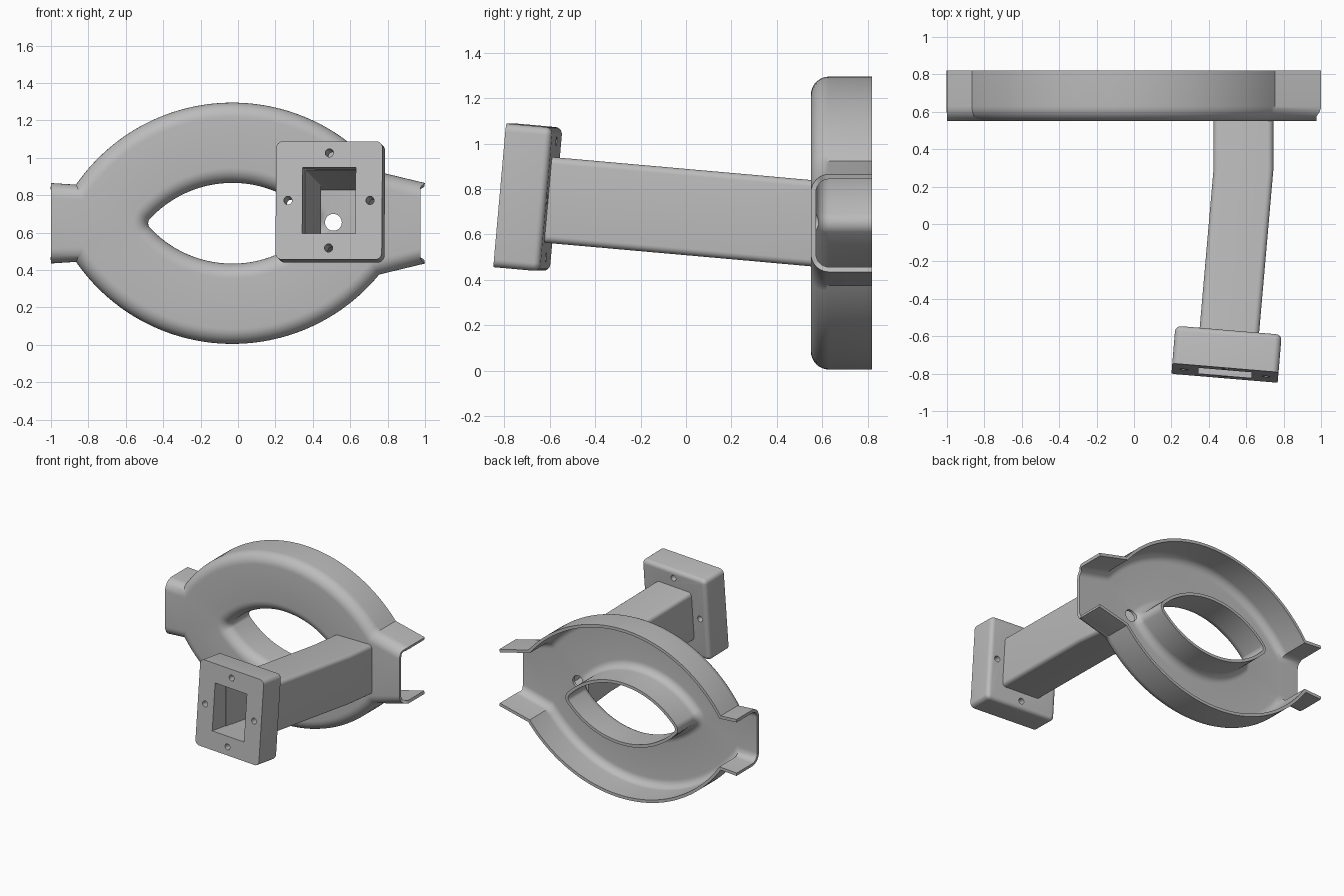
import bpy, bmesh
from math import sin, cos, pi, radians, asin, sqrt
from mathutils import Vector, Matrix, Euler

if "Cube" in bpy.data.objects:
    bpy.data.objects.remove(bpy.data.objects["Cube"])

grey = bpy.data.materials.new("light_grey")
grey.use_nodes = True
COLOUR = (0.5, 0.5, 0.5, 1)
grey.diffuse_color = COLOUR
grey.node_tree.nodes["Principled BSDF"].inputs["Base Color"].default_value = COLOUR

CX, CZ = -0.03, 0.65            # centre of the ring
FRONT, BACK = 0.55, 0.82        # depth of the ring
FILLET, WALL = 0.08, 0.022


def make_object(name, bm):
    mesh = bpy.data.meshes.new(name)
    bm.to_mesh(mesh)
    bm.free()
    obj = bpy.data.objects.new(name, mesh)
    obj.data.materials.append(grey)
    bpy.context.collection.objects.link(obj)
    return obj


def finish(obj, cutters=()):
    """Cut the holes, apply all modifiers and smooth the rounded faces."""
    for cutter in cutters:
        mod = obj.modifiers.new("cut", 'BOOLEAN')
        mod.object, mod.solver = cutter, 'EXACT'
    bpy.ops.object.select_all(action='DESELECT')
    obj.select_set(True)
    bpy.context.view_layer.objects.active = obj
    bpy.ops.object.convert(target='MESH')
    bpy.ops.object.shade_smooth_by_angle(angle=radians(35))
    for cutter in cutters:
        bpy.data.objects.remove(cutter)


def box(name, size, matrix):
    bm = bmesh.new()
    bmesh.ops.create_cube(bm, size=1, matrix=matrix @ Matrix.Diagonal((*size, 1)))
    obj = make_object(name, bm)
    obj.hide_render = True
    return obj


def rod(name, radius, length, matrix):
    """Cylinder along the local y axis."""
    bm = bmesh.new()
    bmesh.ops.create_cone(bm, cap_ends=True, segments=32, radius1=radius, radius2=radius,
                          depth=length, matrix=matrix @ Matrix.Rotation(pi / 2, 4, 'X'))
    obj = make_object(name, bm)
    obj.hide_render = True
    return obj


def strip(bm, a, b, skip=()):
    n = len(a)
    for i in range(n):
        if i not in skip:
            j = (i + 1) % n
            bm.faces.new((a[i], a[j], b[j], b[i]))


# ---- ring shell: outer outline with a channel at each end ----
R_OUT, TOP, NECK = 1.016, 0.645, 0.215
a0, a1 = asin(-0.836 / R_OUT), asin(0.785 / R_OUT)
ARC = 56
half = [Vector((-1, NECK))]
for i in range(ARC + 1):
    a = a0 + (a1 - a0) * i / ARC
    half.append(Vector((CX + R_OUT * sin(a), TOP - R_OUT + R_OUT * cos(a))))
half.append(Vector((1, NECK)))


def outer_loop(d):
    """Outline moved inwards by d, top half then mirrored bottom half."""
    pts = []
    for i, p in enumerate(half):
        if i == 0:
            q = p - Vector((0, d))
        elif i == len(half) - 1:
            q = p - Vector((0.025 * min(1, d / 0.02), d))
        else:
            t1, t2 = (p - half[i - 1]).normalized(), (half[i + 1] - p).normalized()
            n1, n2 = Vector((-t1.y, t1.x)), Vector((-t2.y, t2.x))
            q = p - (n1 + n2) * (d / (1 + n1.dot(n2)))
        pts.append(q)
    return pts + [Vector((p.x, -p.y)) for p in reversed(pts)]


# ---- eye-shaped opening with rounded tips ----
TIP, HALF_L, HALF_H = 0.035, 0.415, 0.181
R_IN = (HALF_L ** 2 + HALF_H ** 2) / (2 * HALF_H)


def inner_loop(d):
    pts = []
    for i in range(128):
        a = 2 * pi * i / 128
        c, s = cos(a), sin(a)
        if abs(c) > HALF_L / R_IN:
            base = Vector((HALF_L if c > 0 else -HALF_L, 0))
        else:
            base = Vector((R_IN * c, R_IN * s - (R_IN - HALF_H) * (1 if s > 0 else -1)))
        pts.append(base + Vector((c + 0, s)) * (TIP + d) + Vector((CX, 0)))
    return pts


bm = bmesh.new()
rows = [(0, BACK)] + [(FILLET * (1 - cos(k * pi / 16)), FRONT + FILLET * (1 - sin(k * pi / 16)))
                      for k in range(9)]
ends = []
for loop, skip in ((outer_loop, (len(half) - 1, 2 * len(half) - 1)), (inner_loop, ())):
    previous = None
    for d, y in rows:
        ring = [bm.verts.new((p.x, y, p.y + CZ)) for p in loop(d)]
        if previous:
            strip(bm, previous, ring, skip)
        previous = ring
    for i in range(len(ring)):
        pair = (ring[i], ring[(i + 1) % len(ring)])
        ends.append(bm.edges.get(pair) or bm.edges.new(pair))
bmesh.ops.triangle_fill(bm, edges=ends, use_beauty=True)
bmesh.ops.recalc_face_normals(bm, faces=bm.faces[:])
plate = min(bm.faces, key=lambda f: f.calc_center_median().y)
if plate.normal.y > 0:
    bmesh.ops.reverse_faces(bm, faces=bm.faces[:])
shell = make_object("ring_shell", bm)
solid = shell.modifiers.new("wall", 'SOLIDIFY')
solid.thickness, solid.offset, solid.use_even_offset = WALL, -1, True
finish(shell, [rod("cable_hole", 0.045, 0.3, Matrix.Translation((0.51, 0.6, 0.655)))])


# ---- hollow arm: rounded rectangles lofted along a bent path ----
def rounded_rect(w, h, r):
    pts = []
    for k, (sx, sz) in enumerate(((1, 1), (-1, 1), (-1, -1), (1, -1))):
        for i in range(7):
            a = (k + i / 6) * pi / 2
            pts.append((sx * (w / 2 - r) + r * cos(a), sz * (h / 2 - r) + r * sin(a)))
    return pts


bm = bmesh.new()
path = [(0.585, 0.568, 0.648), (0.585, 0.29, 0.673), (0.502, -0.66, 0.757)]
skins = []
for w, h, r in ((0.32, 0.38, 0.03), (0.285, 0.355, 0.004)):
    skin = [[bm.verts.new((x + px, y, z + pz)) for px, pz in rounded_rect(w, h, r)]
            for x, y, z in path]
    for a, b in zip(skin, skin[1:]):
        strip(bm, a, b)
    skins.append(skin)
for end in (0, -1):
    strip(bm, skins[0][end], skins[1][end])
bmesh.ops.recalc_face_normals(bm, faces=bm.faces[:])
finish(make_object("hollow_arm", bm))

# ---- mounting flange, tilted with the arm ----
tilt = Matrix.Translation((0.495, -0.695, 0.763)) @ \
    Euler((radians(-5.1), 0, radians(-4.8))).to_matrix().to_4x4()
bm = bmesh.new()
bmesh.ops.create_cube(bm, size=1, matrix=Matrix.Diagonal((0.57, 0.205, 0.635, 1)))
corners = [e for e in bm.edges if abs(e.verts[0].co.y - e.verts[1].co.y) > 0.1]
bmesh.ops.bevel(bm, geom=corners, offset=0.035, segments=6, profile=0.5, affect='EDGES')
rear = [e for e in bm.edges if all(v.co.y > 0.1 for v in e.verts)]
bmesh.ops.bevel(bm, geom=rear, offset=0.03, segments=5, profile=0.5, affect='EDGES')
bm.transform(tilt)
flange = make_object("mounting_flange", bm)
cutters = [box("opening", (0.285, 0.5, 0.355), tilt)]
for x, z in ((0.22, 0), (-0.22, 0), (0, 0.255), (0, -0.255)):
    cutters.append(rod("screw_hole", 0.022, 0.5, tilt @ Matrix.Translation((x, 0, z))))
finish(flange, cutters)
